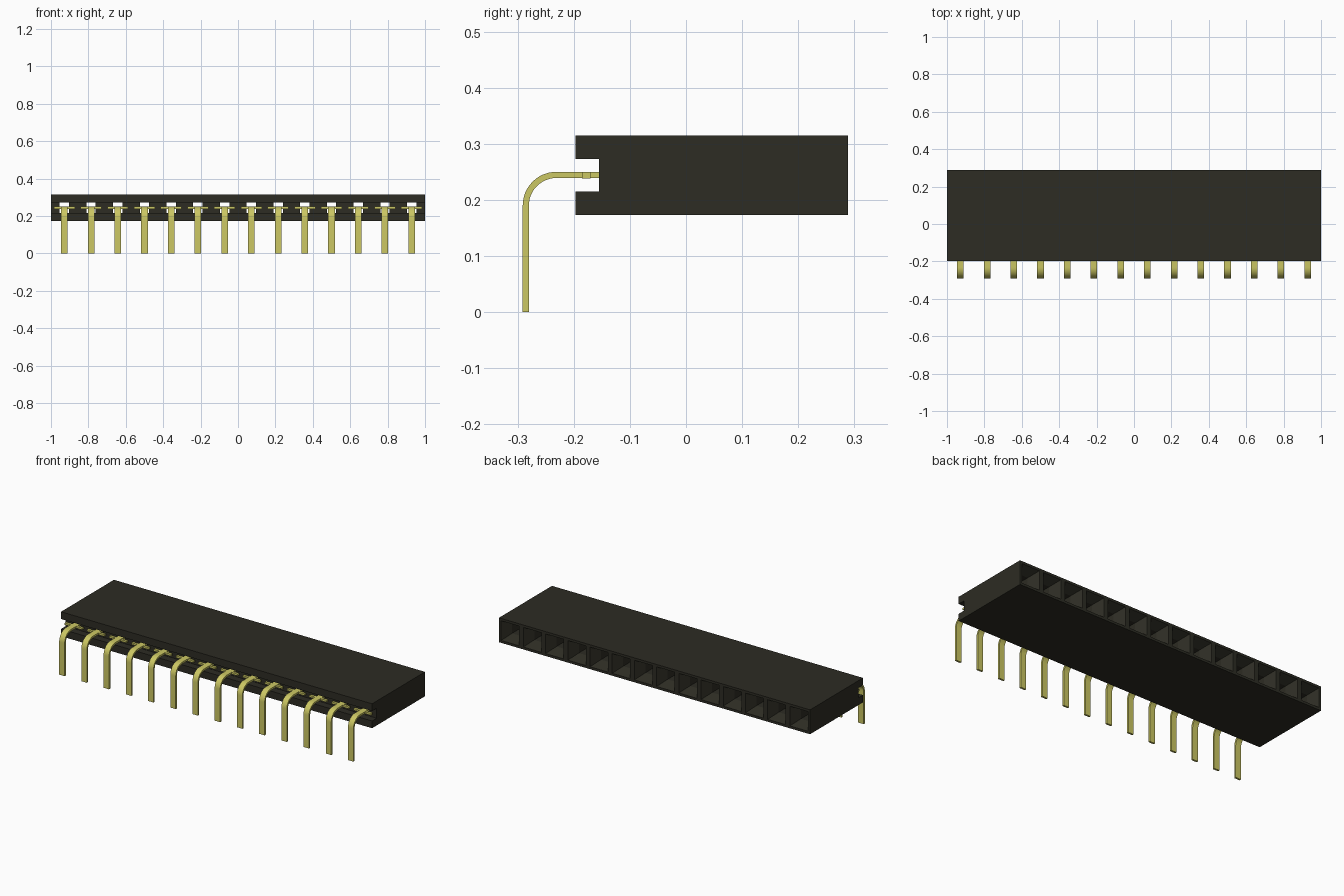
import bpy, bmesh, math

cube = bpy.data.objects.get("Cube")
if cube:
    bpy.data.objects.remove(cube, do_unlink=True)

COUNT = 14
PITCH = 2.0 / COUNT
Z_MID = 0.244


def material(name, rgb, metallic=0.0):
    m = bpy.data.materials.new(name)
    m.use_nodes = True
    m.diffuse_color = (*rgb, 1)
    bsdf = m.node_tree.nodes["Principled BSDF"]
    bsdf.inputs["Base Color"].default_value = (*rgb, 1)
    bsdf.inputs["Roughness"].default_value = 0.6
    return m


black = material("black plastic", (0.026, 0.025, 0.017))
gold = material("gold metal", (0.60, 0.57, 0.125))


def finish(name, bm, mat):
    bmesh.ops.recalc_face_normals(bm, faces=bm.faces)
    me = bpy.data.meshes.new(name)
    bm.to_mesh(me)
    bm.free()
    me.materials.append(mat)
    ob = bpy.data.objects.new(name, me)
    bpy.context.collection.objects.link(ob)
    return ob


def extrude_profile(bm, points, x0, x1):
    """Extrude a closed (y, z) outline from x0 to x1."""
    a = [bm.verts.new((x0, y, z)) for y, z in points]
    b = [bm.verts.new((x1, y, z)) for y, z in points]
    n = len(points)
    bm.faces.new(a)
    bm.faces.new(b[::-1])
    for i in range(n):
        j = (i + 1) % n
        bm.faces.new((a[i], a[j], b[j], b[i]))


def loft_rects(bm, x, rings):
    """Closed loft through rectangles given as (half width, half height, y)."""
    loops = [[bm.verts.new((x + sx * hx, y, Z_MID + sz * hz))
              for sx, sz in ((-1, -1), (1, -1), (1, 1), (-1, 1))]
             for hx, hz, y in rings]
    bm.faces.new(loops[0])
    bm.faces.new(loops[-1][::-1])
    for p, q in zip(loops, loops[1:]):
        for i in range(4):
            j = (i + 1) % 4
            bm.faces.new((p[i], p[j], q[j], q[i]))


centres = [-1 + PITCH * (i + 0.5) for i in range(COUNT)]

# Housing: block with a channel along the front
bm = bmesh.new()
extrude_profile(bm, [(-0.197, 0.173), (0.289, 0.173), (0.289, 0.315),
                     (-0.197, 0.315), (-0.197, 0.273), (-0.155, 0.273),
                     (-0.155, 0.215), (-0.197, 0.215)], -1, 1)
housing = finish("housing", bm, black)

# Socket cutters: through hole flaring into a funnel at the back
bm = bmesh.new()
for x in centres:
    loft_rects(bm, x, [(0.025, 0.0275, -0.18), (0.025, 0.0275, 0.235),
                       (0.058, 0.057, 0.289), (0.058, 0.057, 0.32)])
cutter = finish("socket_cutter", bm, black)
cutter.hide_render = True

mod = housing.modifiers.new("sockets", 'BOOLEAN')
mod.operation = 'DIFFERENCE'
mod.solver = 'EXACT'
mod.object = cutter
bpy.context.view_layer.objects.active = housing
bpy.ops.object.modifier_apply(modifier=mod.name)
bpy.data.objects.remove(cutter, do_unlink=True)

# Pins: bent flat strip with a shoulder bar inside the channel
R, T, Y0, TOP = 0.06, 0.011, -0.291, 0.250


def arc(radius, steps=12):
    cy, cz = Y0 + R, TOP - R
    return [(cy - radius * math.cos(t), cz + radius * math.sin(t))
            for t in (math.pi / 2 * k / steps for k in range(steps + 1))]


outline = ([(Y0, 0.0)] + arc(R) + [(-0.13, TOP), (-0.13, TOP - T)]
           + arc(R - T)[::-1] + [(Y0 + T, 0.0)])
for i, x in enumerate(centres):
    bm = bmesh.new()
    extrude_profile(bm, outline, x - 0.0175, x + 0.0175)
    loft_rects(bm, x, [(0.056, T / 2, -0.185), (0.056, T / 2, -0.170)])
    pin = finish(f"pin_{i + 1}", bm, gold)
    # align the shoulder with the strip and smooth the bend
    bpy.ops.object.select_all(action='DESELECT')
    pin.select_set(True)
    bpy.context.view_layer.objects.active = pin
    bpy.ops.object.shade_smooth_by_angle(angle=math.radians(30))
